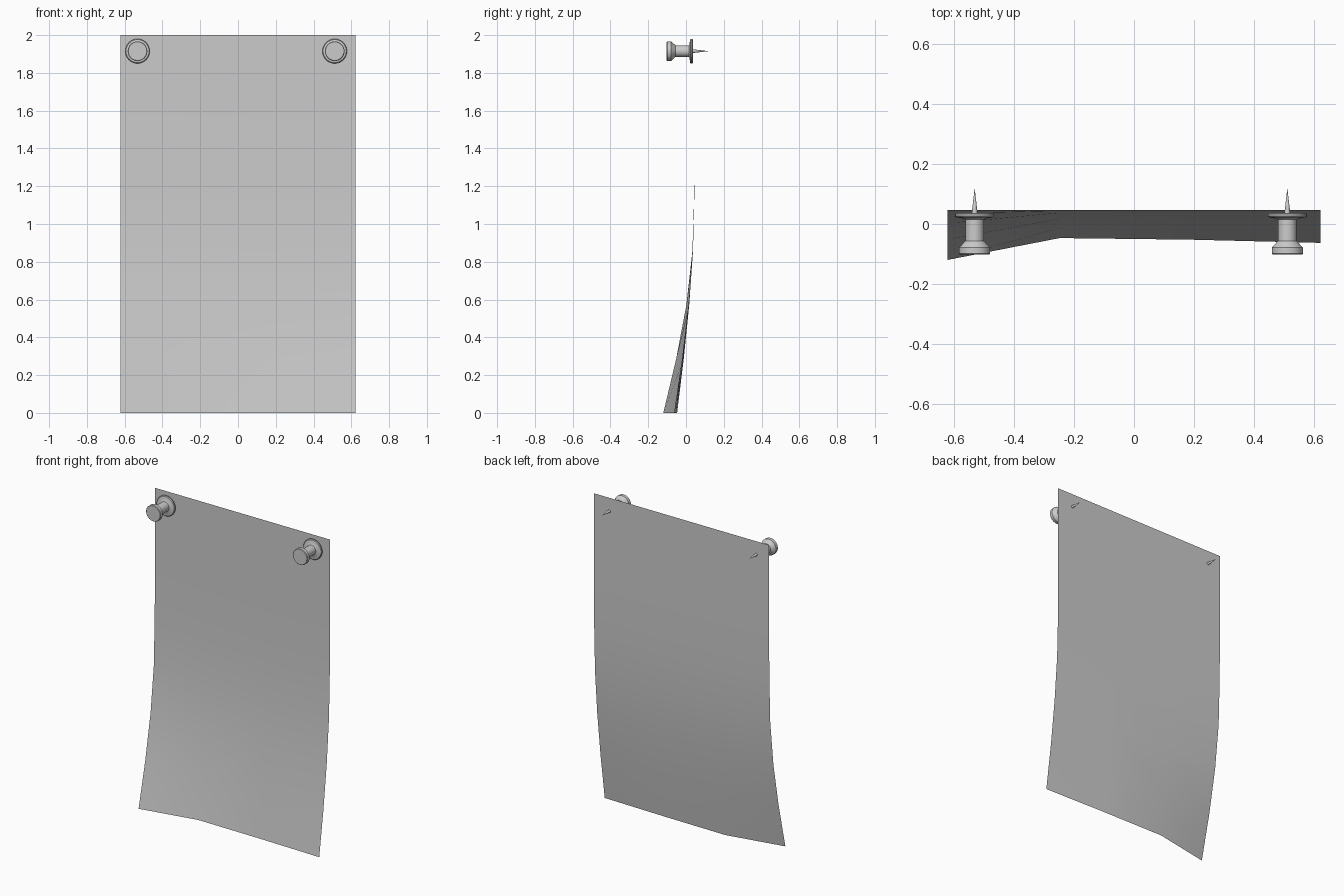
import bpy, bmesh, math

if "Cube" in bpy.data.objects:
    bpy.data.objects.remove(bpy.data.objects["Cube"])


def make_object(name, bm, angle):
    mesh = bpy.data.meshes.new(name)
    bm.to_mesh(mesh)
    bm.free()
    obj = bpy.data.objects.new(name, mesh)
    bpy.context.collection.objects.link(obj)
    bpy.context.view_layer.objects.active = obj
    obj.select_set(True)
    bpy.ops.object.shade_smooth_by_angle(angle=math.radians(angle))
    obj.select_set(False)
    return obj


def lathe(name, profile, x, z, segments=32):
    """Closed solid turned around the y axis from (radius, y) points."""
    bm = bmesh.new()
    verts = [bm.verts.new((r, y, 0)) for r, y in profile]
    edges = [bm.edges.new(p) for p in zip(verts, verts[1:])]
    bmesh.ops.spin(bm, geom=verts + edges, axis=(0, 1, 0), cent=(0, 0, 0),
                   angle=math.tau, steps=segments, use_duplicate=False)
    bmesh.ops.remove_doubles(bm, verts=bm.verts, dist=1e-5)
    bmesh.ops.recalc_face_normals(bm, faces=bm.faces)
    obj = make_object(name, bm, 30)
    obj.location = (x, 0, z)
    return obj


# Hanging paper: flat at the top, curling forward below, left corner lifted
columns = [-0.623, -0.248, 0.19, 0.622]
ROWS = 7
FLAT_Y = 0.046
# y at each row (bottom up) for the left edge, middle and right edge
left = [-0.12, -0.052, 0.002, 0.034, 0.043]
middle = [-0.047, -0.012, 0.017, 0.037, 0.044]
right = [-0.063, -0.021, 0.013, 0.036, 0.044]
inner = [(2 * m + r) / 3 for m, r in zip(middle, right)]
bm = bmesh.new()
grid = []
for x, depths in zip(columns, (left, middle, inner, right)):
    depths = depths + [FLAT_Y] * (ROWS + 1 - len(depths))
    grid.append([bm.verts.new((x, y, 2 * i / ROWS)) for i, y in enumerate(depths)])
for a, b in zip(grid, grid[1:]):
    for i in range(ROWS):
        bm.faces.new((a[i], b[i], b[i + 1], a[i + 1]))
make_object("paper_sheet", bm, 60)

# Push pins: turned handle plus a thin needle through the paper
handle = [(0, -0.102), (0.049, -0.102), (0.052, -0.099), (0.052, -0.079),
          (0.048, -0.075), (0.034, -0.059), (0.031, -0.056), (0.031, 0.015),
          (0.036, 0.018), (0.061, 0.022), (0.065, 0.026), (0.065, 0.033),
          (0.061, 0.037), (0, 0.037)]
needle = [(0, 0.034), (0.010, 0.034), (0.008, 0.052), (0, 0.12)]
for side, x in (("left", -0.532), ("right", 0.512)):
    lathe(side + "_pin_handle", handle, x, 1.915)
    lathe(side + "_pin_needle", needle, x, 1.915, 12)
